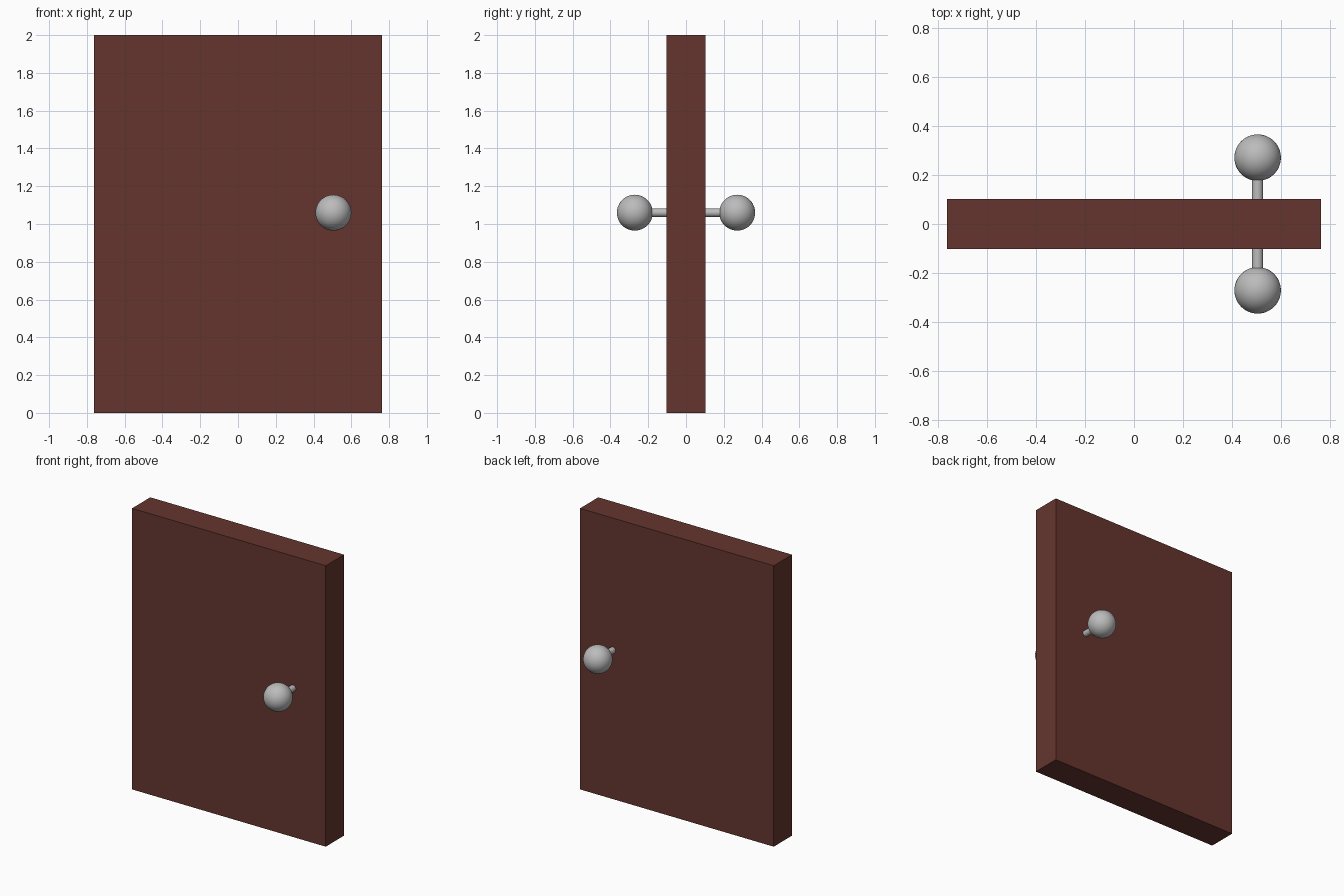
import bpy, math

if "Cube" in bpy.data.objects:
    bpy.data.objects.remove(bpy.data.objects["Cube"])

def material(name, rgb):
    m = bpy.data.materials.new(name)
    m.diffuse_color = (*rgb, 1)
    m.use_nodes = True
    m.node_tree.nodes["Principled BSDF"].inputs["Base Color"].default_value = m.diffuse_color
    return m

wood = material("dark_red_wood", (0.130, 0.036, 0.028))
metal = material("grey_metal", (0.50, 0.50, 0.50))

KNOB_X, KNOB_Z = 0.505, 1.06

def finish(name, mat, smooth=True):
    o = bpy.context.object
    o.name = name
    o.data.materials.append(mat)
    if smooth:
        bpy.ops.object.shade_smooth_by_angle(angle=math.radians(40))
    return o

# door slab
bpy.ops.mesh.primitive_cube_add(size=1, location=(0, 0, 1))
slab = bpy.context.object
slab.scale = (1.526, 0.206, 2)
bpy.ops.object.transform_apply(location=False, rotation=False, scale=True)
finish("door_panel", wood, False)

# spindle through the door
bpy.ops.mesh.primitive_cylinder_add(vertices=32, radius=0.0225, depth=0.5,
    location=(KNOB_X, 0, KNOB_Z), rotation=(math.pi / 2, 0, 0))
finish("knob_spindle", metal)

# round knobs, front and back
for side, name in ((-1, "front_knob"), (1, "back_knob")):
    bpy.ops.mesh.primitive_uv_sphere_add(segments=48, ring_count=24, radius=0.095,
        location=(KNOB_X, side * 0.271, KNOB_Z))
    finish(name, metal)
